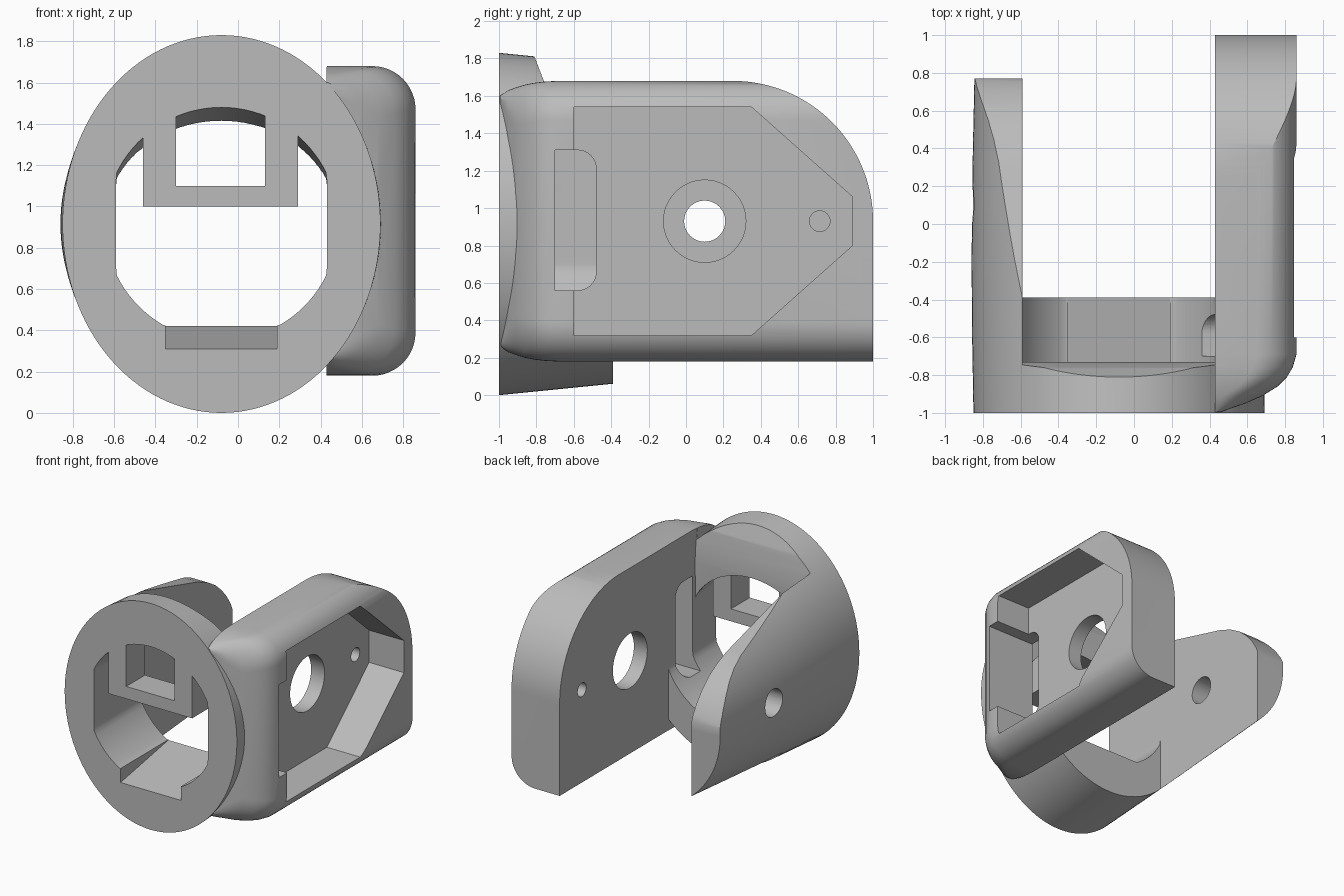
import bpy, bmesh
from math import sin, cos, pi, sqrt, radians

if "Cube" in bpy.data.objects:
    bpy.data.objects.remove(bpy.data.objects["Cube"])

CX, CZ = -0.08, 0.915        # centre of the ring
LEFT, RIGHT = -0.59, 0.43    # inner faces of the two arms


def loft(name, sections):
    """Solid skin through matching closed sections."""
    bm = bmesh.new()
    rings = [[bm.verts.new(p) for p in s] for s in sections]
    n = len(rings[0])
    for a, b in zip(rings, rings[1:]):
        for i in range(n):
            j = (i + 1) % n
            bm.faces.new((a[i], a[j], b[j], b[i]))
    bm.faces.new(rings[0])
    bm.faces.new(rings[-1])
    bmesh.ops.recalc_face_normals(bm, faces=bm.faces)
    mesh = bpy.data.meshes.new(name)
    bm.to_mesh(mesh)
    bm.free()
    ob = bpy.data.objects.new(name, mesh)
    bpy.context.collection.objects.link(ob)
    return ob


def side_prism(name, profile, x0, x1):
    """Extrude a (y, z) profile along x."""
    return loft(name, [[(x, y, z) for y, z in profile] for x in (x0, x1)])


def box(name, x0, x1, y0, y1, z0, z1):
    return side_prism(name, [(y0, z0), (y1, z0), (y1, z1), (y0, z1)], x0, x1)


def arc(cu, cv, r, a0, a1, n):
    steps = [radians(a0 + (a1 - a0) * i / n) for i in range(n + 1)]
    return [(cu + r * cos(t), cv + r * sin(t)) for t in steps]


def combine(target, tool, operation="DIFFERENCE"):
    mod = target.modifiers.new("cut", "BOOLEAN")
    mod.operation, mod.object, mod.solver = operation, tool, "EXACT"
    bpy.context.view_layer.objects.active = target
    bpy.ops.object.modifier_apply(modifier=mod.name)
    bpy.data.objects.remove(tool)


# Tapering shell: tall oval at the front, nearly round at the back
def oval(y, rx, rz, n=128):
    return [(CX + rx * cos(2 * pi * i / n), y, CZ + rz * sin(2 * pi * i / n))
            for i in range(n)]


body = loft("clevis_bracket", [oval(-1, 0.77, 0.915), oval(-0.6, 0.777, 0.875),
                               oval(-0.2, 0.78, 0.835), oval(0.3, 0.775, 0.785),
                               oval(0.77, 0.765, 0.74)])
combine(body, box("rear_space", 0.2, 1.2, -0.3, 1.2, -0.2, 2))

# Rounded top of the left-hand short arm
combine(body, side_prism("short_arm_top", [
    (-0.39, 1.56), (0.33, 1.36), (0.45, 1.31), (0.55, 1.25), (0.63, 1.18),
    (0.70, 1.10), (0.75, 1.02), (0.78, 0.95), (1, 0.95), (1, 2), (-0.39, 2)],
    -1.2, -0.4))


# Long arm: rounded outer edges, drawn in toward the ring at the front
def arm_section(y, xmax, inset):
    x0, z0, z1 = RIGHT - 0.002, 0.18 + inset, 1.68 - inset
    r = min(0.21, (xmax - x0) * 0.9)
    pts = [(x0, z0)] + arc(xmax - r, z0 + r, r, -90, 0, 12)
    pts += arc(xmax - r, z1 - r, r, 0, 90, 12) + [(x0, z1)]
    return [(x, y, z) for x, z in pts]


arm = loft("long_arm", [arm_section(*s) for s in (
    (-0.995, 0.46, 0.08), (-0.95, 0.59, 0.05), (-0.91, 0.68, 0.035),
    (-0.86, 0.76, 0.02), (-0.81, 0.81, 0.01), (-0.76, 0.84, 0.004),
    (-0.69, 0.86, 0), (1, 0.86, 0))])
combine(arm, side_prism("arm_round_end", arc(0.25, 0.93, 0.75, 90, 0, 32)
                        + [(1.2, 0.93), (1.2, 2), (0.25, 2)], 0.3, 1))
combine(body, arm, "UNION")

# Gap between the arms, and the shortened top of the ring
combine(body, box("arm_gap", LEFT, RIGHT, -0.39, 1.2, -0.2, 2))
combine(body, side_prism("ring_top_cut", [
    (-0.83, 1.9), (-0.81, 1.81), (-0.76, 1.68), (-0.74, 1.55), (-0.73, 1.42),
    (-0.74, 0.9), (1.3, 0.9), (1.3, 1.9)], LEFT, RIGHT))


# Bore with flat sides and floor; its roof lowers toward the back
def bore_section(y, n=96):
    r = 0.565
    half, flat = RIGHT - CX, sqrt(r * r - (RIGHT - CX) ** 2)
    top = r - 0.24 * (y + 1)
    pts = []
    for u, v in arc(0, 0, r, 0, 360 - 360 / n, n - 1):
        if abs(u) > half:
            u = half if u > 0 else -half
            v = max(-flat, min(flat, v))
        v = v * top / r if v > 0 else max(v, 0.42 - CZ)
        pts.append((CX + u, y, CZ + v))
    return pts


bore = loft("bore", [bore_section(-1.1), bore_section(-0.3)])
# Window frame left standing inside the bore
for x0, x1, z1 in ((-0.46, 0.29, 1.10), (-0.46, -0.30, 1.8), (0.13, 0.29, 1.8)):
    combine(bore, box("window_frame", x0, x1, -1.3, -0.76, 1.0, z1))
combine(body, bore)

# Sloping notch in the bore floor
combine(body, side_prism("floor_ramp", [
    (-1.1, 0.292), (-0.39, 0.42), (-0.39, 0.5), (-1.1, 0.5)], -0.35, 0.19))

# Recess in the outside of the long arm
combine(body, side_prism("recess", [
    (-0.6, 0.32), (0.35, 0.32), (0.89, 0.80), (0.89, 1.06), (0.35, 1.54),
    (-0.6, 1.54)], 0.55, 1.2))

# Slot through the long arm into the bore
combine(body, side_prism("slot", [(-0.7, 1.31), (-0.7, 0.56)]
                         + arc(-0.58, 0.66, 0.1, -90, 0, 10)
                         + arc(-0.58, 1.21, 0.1, 0, 90, 10), 0.25, 1.2))

# Pivot holes and the small pin hole
for y, r, x0, x1 in ((0.1, 0.22, 0.2, 1.2), (0.1, 0.11, -1.2, -0.3),
                     (0.715, 0.055, 0.2, 1.2)):
    combine(body, side_prism("hole", arc(y, 0.93, r, 0, 352.5, 47), x0, x1))

# Single grey finish
grey = bpy.data.materials.new("plain_grey")
grey.use_nodes = True
colour = (0.5, 0.5, 0.5, 1)
grey.diffuse_color = colour
grey.node_tree.nodes["Principled BSDF"].inputs["Base Color"].default_value = colour
body.data.materials.clear()
body.data.materials.append(grey)
for poly in body.data.polygons:
    poly.material_index = 0

bpy.ops.object.select_all(action="DESELECT")
body.select_set(True)
bpy.context.view_layer.objects.active = body
bpy.ops.object.shade_smooth_by_angle(angle=radians(28))
